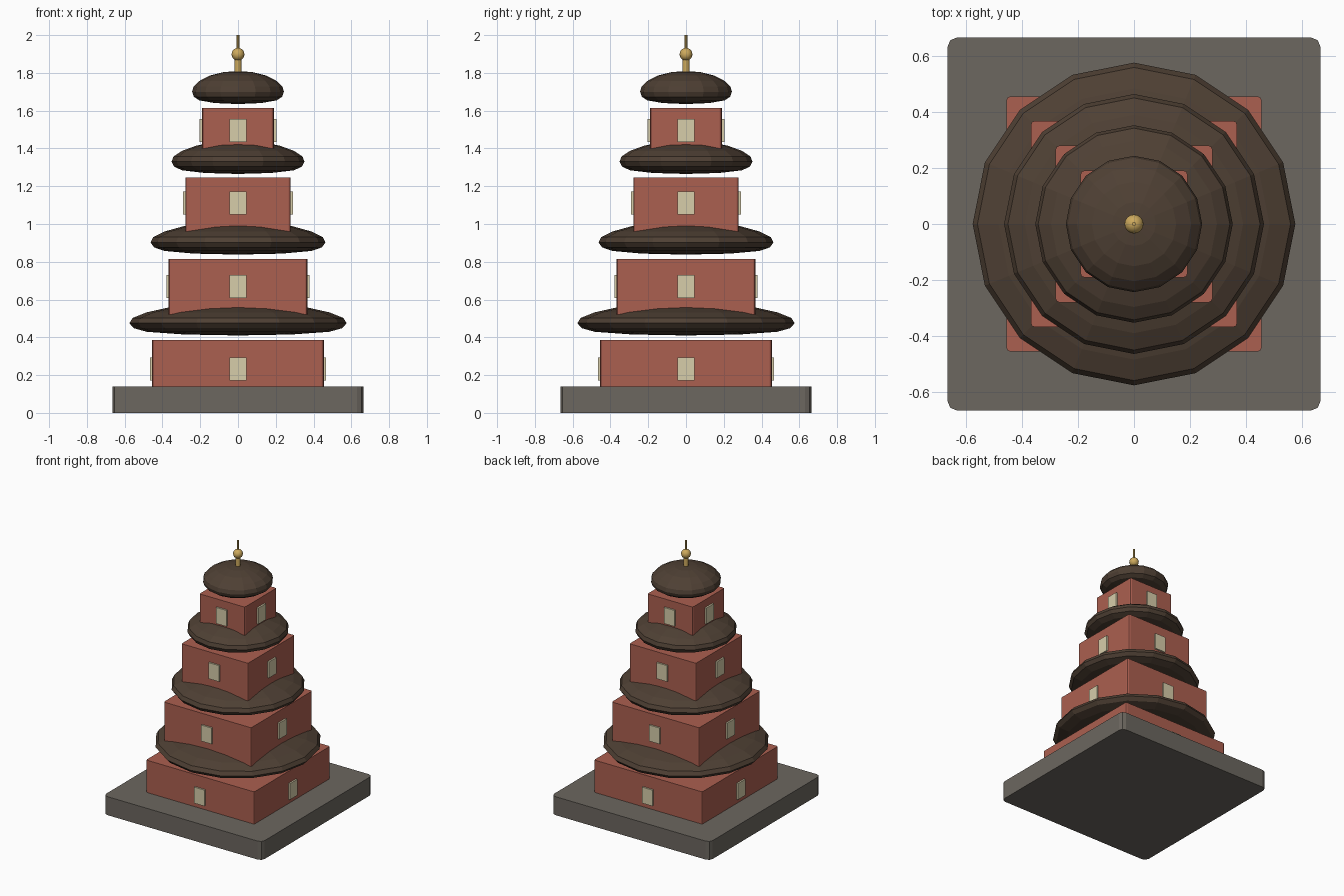
import bpy, bmesh, math
from mathutils import Matrix

if "Cube" in bpy.data.objects:
    bpy.data.objects.remove(bpy.data.objects["Cube"])


def material(name, rgb):
    m = bpy.data.materials.new(name)
    m.diffuse_color = (*rgb, 1)
    m.use_nodes = True
    m.node_tree.nodes["Principled BSDF"].inputs["Base Color"].default_value = m.diffuse_color
    return m


STONE = material("stone", (0.15, 0.135, 0.115))
RED = material("red_plaster", (0.41, 0.115, 0.08))
ROOF = material("roof_tile", (0.077, 0.051, 0.034))
PANE = material("window_pane", (0.68, 0.61, 0.40))
GOLD = material("gold", (0.61, 0.40, 0.11))


def finish(bm, name, mat):
    bmesh.ops.recalc_face_normals(bm, faces=bm.faces)
    me = bpy.data.meshes.new(name)
    bm.to_mesh(me)
    bm.free()
    me.materials.append(mat)
    ob = bpy.data.objects.new(name, me)
    bpy.context.collection.objects.link(ob)
    return ob


def block(name, half, z0, z1, bevel, mat):
    """Square block with softened upright edges."""
    bm = bmesh.new()
    bmesh.ops.create_cube(bm, size=1, matrix=Matrix.Translation((0, 0, (z0 + z1) / 2))
                          @ Matrix.Diagonal((half * 2, half * 2, z1 - z0, 1)))
    upright = [e for e in bm.edges if abs(e.verts[0].co.z - e.verts[1].co.z) > 1e-4]
    bmesh.ops.bevel(bm, geom=upright, offset=bevel, segments=2, profile=0.5, affect='EDGES')
    return finish(bm, name, mat)


def lathe(name, profile, sides, mat):
    """Closed solid of revolution; profile runs from axis to axis."""
    bm = bmesh.new()
    low = bm.verts.new((0, 0, profile[0][1]))
    top = bm.verts.new((0, 0, profile[-1][1]))
    rings = [[bm.verts.new((r * math.cos(math.tau * i / sides),
                            r * math.sin(math.tau * i / sides), z)) for i in range(sides)]
             for r, z in profile[1:-1]]
    for i in range(sides):
        j = (i + 1) % sides
        bm.faces.new((low, rings[0][j], rings[0][i]))
        bm.faces.new((top, rings[-1][i], rings[-1][j]))
        for a, b in zip(rings, rings[1:]):
            bm.faces.new((a[i], a[j], b[j], b[i]))
    return finish(bm, name, mat)


# Stone plinth
block("plinth", 0.665, 0, 0.14, 0.035, STONE)

# Rounded roof cross-section, relative to radius and height
ROOF_PROFILE = [(0, 0), (0.5, 0.03), (0.84, 0.11), (0.96, 0.22), (1, 0.37), (0.97, 0.53),
                (0.84, 0.70), (0.62, 0.86), (0.32, 0.965), (0, 1)]
ROOF_H = 0.175

# wall half width, wall bottom, wall top, window centre, roof radius, roof bottom
TIERS = [(0.454, 0.14, 0.385, 0.233, 0.575, 0.41),
         (0.367, 0.48, 0.815, 0.67, 0.463, 0.838),
         (0.279, 0.91, 1.247, 1.11, 0.352, 1.265),
         (0.19, 1.34, 1.615, 1.495, 0.243, 1.635)]

for n, (half, z0, z1, wz, rr, rz) in enumerate(TIERS, 1):
    block(f"wall_{n}", half, z0, z1, 0.012, RED)
    # One window per side
    for k, side in enumerate(("front", "right", "back", "left")):
        bm = bmesh.new()
        bmesh.ops.create_cube(bm, size=1, matrix=Matrix.Rotation(k * math.pi / 2, 4, 'Z')
                              @ Matrix.Translation((0, -half, wz))
                              @ Matrix.Diagonal((0.088, 0.025, 0.122, 1)))
        finish(bm, f"window_{n}_{side}", PANE)
    lathe(f"roof_{n}", [(r * rr, rz + z * ROOF_H) for r, z in ROOF_PROFILE], 16, ROOF)

# Finial: post, ball and spike
lathe("finial_post", [(0, 1.76), (0.018, 1.76), (0.018, 1.88), (0, 1.88)], 12, GOLD)
lathe("finial_spike", [(0, 1.88), (0.007, 1.88), (0.007, 2.0), (0, 2.0)], 8, GOLD)
bm = bmesh.new()
bmesh.ops.create_uvsphere(bm, u_segments=16, v_segments=10, radius=0.034,
                          matrix=Matrix.Translation((0, 0, 1.898)))
ball = finish(bm, "finial_ball", GOLD)
for p in ball.data.polygons:
    p.use_smooth = True
